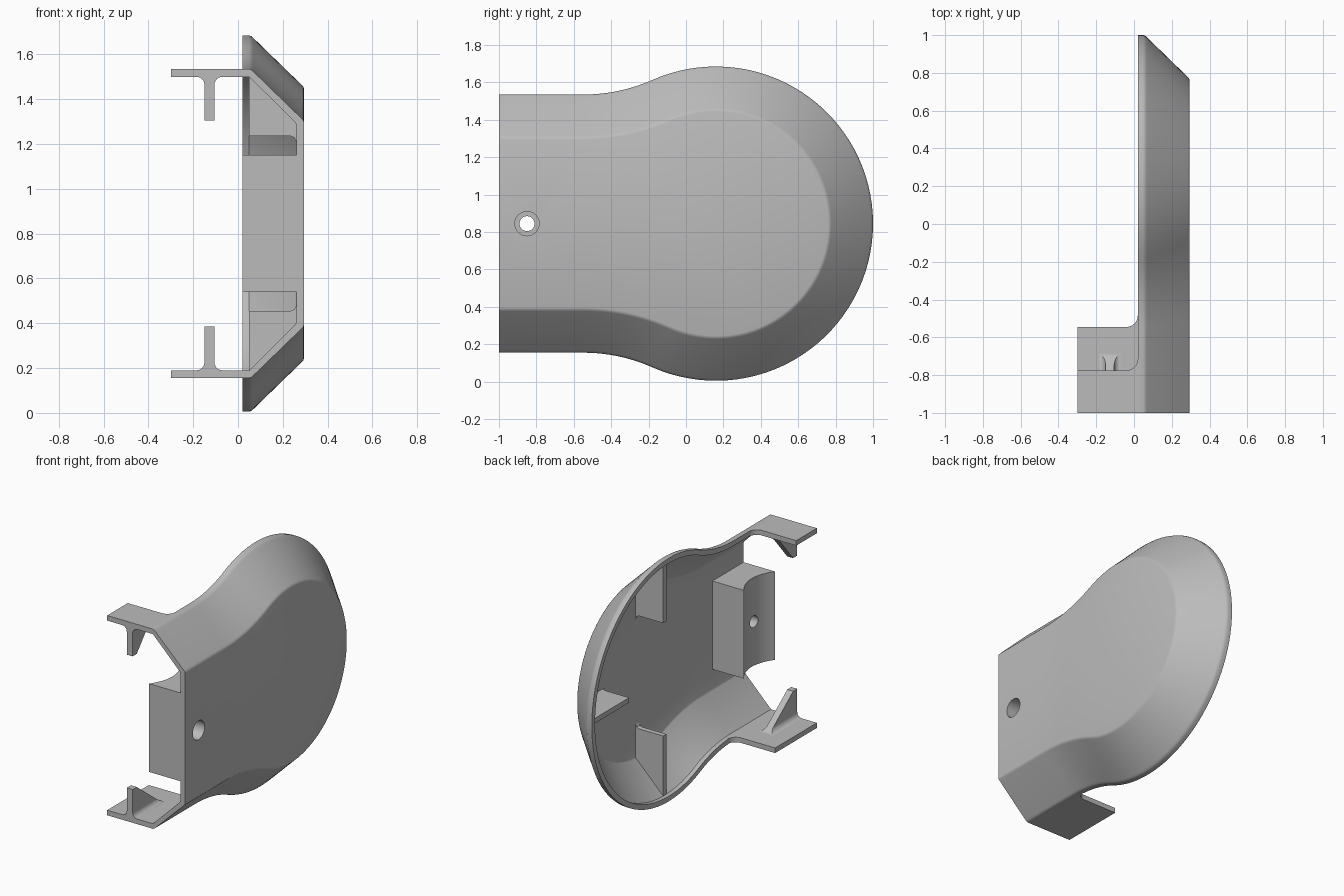
import bpy, bmesh, math
from math import sin, cos, pi

if "Cube" in bpy.data.objects:
    bpy.data.objects.remove(bpy.data.objects["Cube"], do_unlink=True)

grey = bpy.data.materials.new("plain_grey")
grey.use_nodes = True
grey.diffuse_color = (0.5, 0.5, 0.5, 1)
grey.node_tree.nodes["Principled BSDF"].inputs["Base Color"].default_value = (0.5, 0.5, 0.5, 1)

MID = 0.845        # height of the symmetry plane
ROUND_Y = 0.16     # centre of the round end
RADIUS = 0.84      # radius of the round end
HALF = 0.69        # half height of the straight end
NECK_Y = -0.55     # where the straight end starts to flare
FRONT = -1.0
RIM, FLOOR, FACE = 0.02, 0.26, 0.295
WALL = 0.035


def finish(name, bm):
    bmesh.ops.recalc_face_normals(bm, faces=bm.faces[:])
    mesh = bpy.data.meshes.new(name)
    bm.to_mesh(mesh)
    bm.free()
    obj = bpy.data.objects.new(name, mesh)
    bpy.context.collection.objects.link(obj)
    mesh.materials.append(grey)
    return obj


def loft(name, rings):
    """Closed solid through rings with equal point counts."""
    bm = bmesh.new()
    rows = [[bm.verts.new(p) for p in ring] for ring in rings]
    n = len(rows[0])
    for a, b in zip(rows, rows[1:]):
        for i in range(n):
            j = (i + 1) % n
            bm.faces.new((a[i], a[j], b[j], b[i]))
    bm.faces.new(rows[0])
    bm.faces.new(rows[-1])
    return finish(name, bm)


def smooth(obj):
    bpy.ops.object.select_all(action='DESELECT')
    obj.select_set(True)
    bpy.context.view_layer.objects.active = obj
    bpy.ops.object.shade_smooth_by_angle(angle=math.radians(30))


def outline(inset, x):
    """Keyhole outline, moved inward by inset, from top front to bottom front."""
    dy = ROUND_Y - NECK_Y
    flare = (dy**2 + HALF**2 - RADIUS**2) / (2 * (RADIUS - HALF))
    turn = math.atan2(dy, HALF + flare)
    top = [(FRONT, HALF - inset)]
    for i in range(13):
        a = turn * i / 12
        top.append((NECK_Y + (flare + inset) * sin(a),
                    HALF + flare - (flare + inset) * cos(a)))
    for i in range(1, 33):
        a = -turn + (pi / 2 + turn) * i / 32
        top.append((ROUND_Y + (RADIUS - inset) * sin(a), (RADIUS - inset) * cos(a)))
    pts = top + [(y, -h) for y, h in reversed(top[:-1])]
    return [(x, y, MID + h) for y, h in pts]


# Cover shell: bevelled dish, open at the front and at the back of the face
outer = [(0, RIM), (0, 0.05), (0.004, 0.06), (0.012, 0.069), (0.222, 0.285), (0.23, 0.292), (0.24, FACE)]
inner = [(0.25, FLOOR), (0.24, 0.256), (WALL, 0.05), (WALL, RIM)]
bm = bmesh.new()
rows = [[bm.verts.new(p) for p in outline(d, x)] for d, x in outer + inner]
k = len(outer)
for r in range(len(rows)):
    if r == k - 1:
        continue
    a, b = rows[r], rows[(r + 1) % len(rows)]
    for i in range(len(a) - 1):
        bm.faces.new((a[i], a[i + 1], b[i + 1], b[i]))
bm.faces.new(rows[k - 1])
bm.faces.new(rows[k])
out, inn = rows[:k], rows[k:]
bm.faces.new([r[0] for r in out] + [r[-1] for r in reversed(out)]
             + [r[-1] for r in reversed(inn)] + [r[0] for r in inn])
shell = finish("cover_shell", bm)

# Mounting block with a hollow saddle on its inner side
BACK = -0.66
saddle = []
for i in range(17):
    t = i / 16
    saddle.append((RIM + 0.06 * (1 - (2 * t - 1)**2), FRONT + (BACK - FRONT) * t))
plan = saddle + [(FLOOR + 0.01, BACK), (FLOOR + 0.01, FRONT)]
block = loft("mounting_block", [[(x, y, z) for x, y in plan] for z in (0.54, 1.15)])

# Stepped screw hole through shell and block
steps = [(-0.1, 0.04), (0.2, 0.04), (0.2, 0.065), (0.4, 0.065)]
cutter = loft("hole_cutter", [[(x, -0.85 + r * cos(2 * pi * i / 32), MID + r * sin(2 * pi * i / 32))
                               for i in range(32)] for x, r in steps])
cutter.hide_render = True
for obj in (shell, block):
    mod = obj.modifiers.new("screw_hole", 'BOOLEAN')
    mod.operation = 'DIFFERENCE'
    mod.solver = 'EXACT'
    mod.object = cutter
    bpy.context.view_layer.objects.active = obj
    bpy.ops.object.modifier_apply(modifier=mod.name)
    smooth(obj)
bpy.data.objects.remove(cutter, do_unlink=True)

# Clip tabs with a triangular rib each; the lower tab is the longer one
for side, name, end, foot in ((1, "upper", -0.775, -0.79), (-1, "lower", -0.545, -0.70)):
    fillet = 0.06
    plan = [(RIM, FRONT), (-0.3, FRONT), (-0.3, end)]
    for i in range(9):
        a = pi / 2 * i / 8
        plan.append((RIM - fillet + fillet * sin(a), end + fillet * (1 - cos(a))))
    tab = loft(name + "_tab", [[(x, y, MID + side * h) for x, y in plan]
                               for h in (HALF - WALL, HALF)])
    smooth(tab)

    rib_height, r = 0.195, 0.035
    levels = [(r * (1 - cos(a)), r * (1 - sin(a))) for a in
              [pi / 2 * i / 6 for i in range(7)]]
    levels = [(h, f) for f, h in levels][::-1] + [(rib_height, 0)]
    rings = []
    for h, flare in levels:
        w = 0.0225 + flare
        y = foot + (FRONT + 0.045 - foot) * h / rib_height + flare * 0.4
        z = MID + side * (HALF - WALL - h)
        rings.append([(-0.1275 - w, FRONT, z), (-0.1275 + w, FRONT, z),
                      (-0.1275 + w, y, z), (-0.1275 - w, y, z)])
    smooth(loft(name + "_tab_rib", rings))

# Three radial fins inside the round end
fin = [(0.39, 0.05), (0.39, 0.235), (0.383, 0.252), (0.365, FLOOR), (0.365, 0.265),
       (0.605, 0.265), (0.815, 0.05)]
for name, a in (("upper_fin", pi / 2), ("back_fin", 0), ("lower_fin", -pi / 2)):
    rings = [[(x, ROUND_Y + r * cos(a) - s * sin(a), MID + r * sin(a) + s * cos(a))
              for r, x in fin] for s in (-0.0175, 0.0175)]
    smooth(loft(name, rings))
